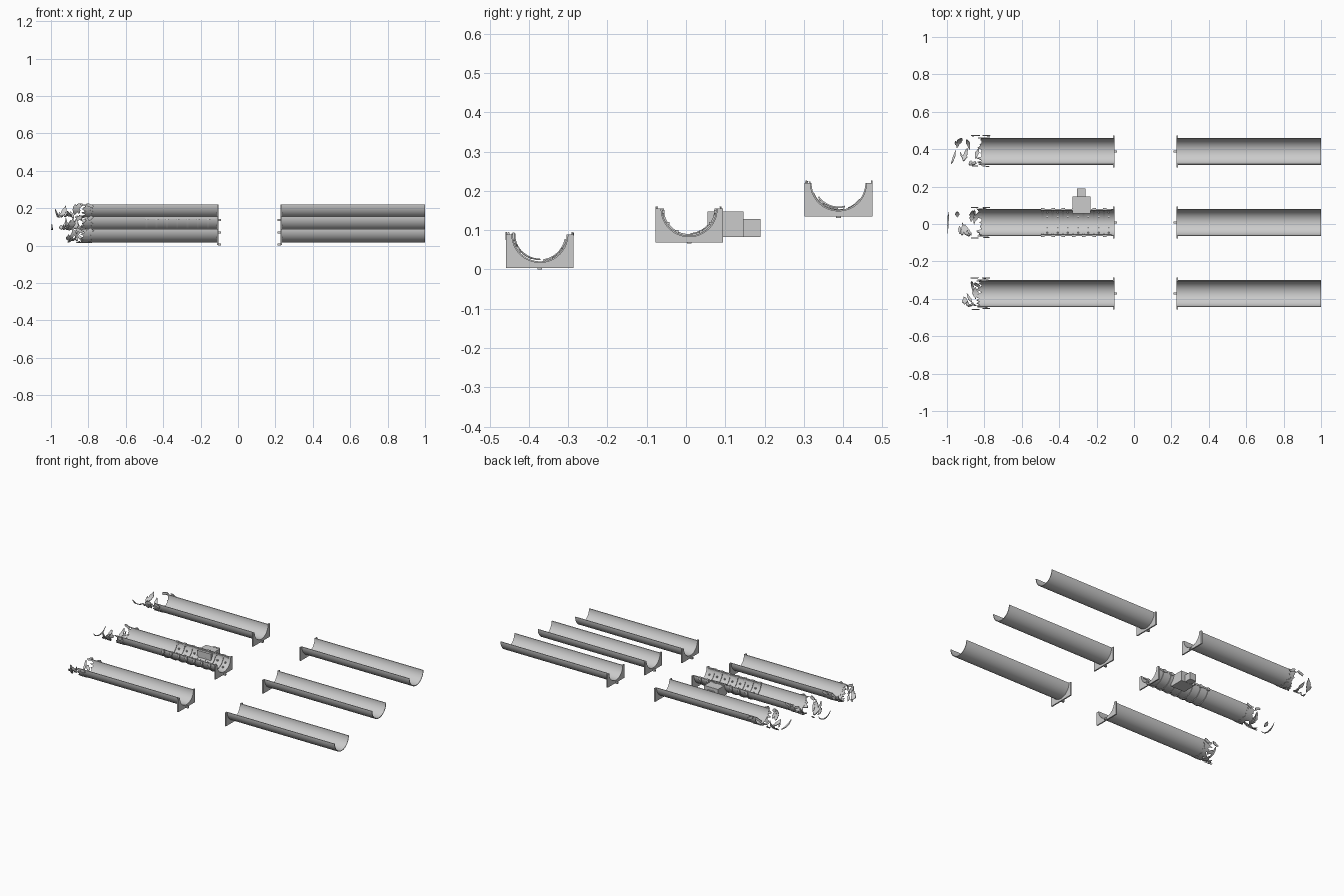
import bpy, bmesh, math, random
from mathutils import Vector

if "Cube" in bpy.data.objects:
    bpy.data.objects.remove(bpy.data.objects["Cube"])

random.seed(7)
ROWS = [(-0.372, 0.089), (0.008, 0.1545), (0.388, 0.220)]   # axis y, axis z
R_OUT, R_IN = 0.0725, 0.0685


def finish(name, bm, smooth=False):
    bmesh.ops.recalc_face_normals(bm, faces=bm.faces)
    me = bpy.data.meshes.new(name)
    bm.to_mesh(me)
    bm.free()
    ob = bpy.data.objects.new(name, me)
    bpy.context.collection.objects.link(ob)
    if smooth:
        bpy.ops.object.select_all(action='DESELECT')
        ob.select_set(True)
        bpy.context.view_layer.objects.active = ob
        bpy.ops.object.shade_smooth_by_angle(angle=math.radians(35))
    return ob


def box(name, x0, x1, y0, y1, z0, z1):
    bm = bmesh.new()
    bmesh.ops.create_cube(bm, size=1)
    for v in bm.verts:
        v.co = Vector(((x0 + x1) / 2 + v.co.x * (x1 - x0),
                       (y0 + y1) / 2 + v.co.y * (y1 - y0),
                       (z0 + z1) / 2 + v.co.z * (z1 - z0)))
    return finish(name, bm)


def strip(name, sections, smooth=False):
    """Closed solid skinned through four-cornered sections."""
    bm = bmesh.new()
    rings = [[bm.verts.new(p) for p in s] for s in sections]
    n = len(rings[0])
    for a, b in zip(rings, rings[1:]):
        for i in range(n):
            j = (i + 1) % n
            bm.faces.new((a[i], a[j], b[j], b[i]))
    bm.faces.new(rings[0])
    bm.faces.new(rings[-1])
    return finish(name, bm, smooth)


def arc(name, row, x0, x1, r0, r1, a0=180, a1=360, n=48, smooth=True):
    """Curved wall about the row axis; x0 and x1 may vary along the arc."""
    cy, cz = row
    secs = []
    for i in range(n + 1):
        t = i / n
        a = math.radians(a0 + (a1 - a0) * t)
        c, s = math.cos(a), math.sin(a)
        xa = x0(t) if callable(x0) else x0
        xb = x1(t) if callable(x1) else x1
        secs.append([(x, cy + r * c, cz + r * s)
                     for x, r in ((xa, r0), (xb, r0), (xb, r1), (xa, r1))])
    return strip(name, secs, smooth)


def end_plate(name, row, x0, x1):
    """Square-bottomed flange with a half-round opening."""
    cy, cz = row
    secs = []
    w, n = 0.086, 48
    for i in range(n + 1):
        a = math.pi + math.pi * i / n
        c, s = math.cos(a), math.sin(a)
        k = w / max(abs(c), abs(s))
        inner = (cy + R_IN * c, cz + R_IN * s)
        outer = (cy + k * c, cz + k * s)
        secs.append([(x0, *inner), (x1, *inner), (x1, *outer), (x0, *outer)])
    return strip(name, secs)


def jagged(base, amp, n=24):
    h = [base + random.uniform(-amp, amp) for _ in range(n + 1)]
    return lambda t: h[min(n, int(round(t * n)))]


def shard(name, row, x, a0, a1, r, width, skew):
    """Broken curved splinter, tapering at both ends."""
    k = [random.uniform(0.5, 1.0) for _ in range(9)]

    def mid(t):
        return x + skew * (t - 0.5)

    def half(t):
        return width * (0.08 + math.sin(math.pi * t)) * k[int(round(t * 8))] / 2
    arc(name, row, lambda t: mid(t) - half(t), lambda t: mid(t) + half(t),
        r, r + 0.004, a0, a1, 8, False)


FAR = [-0.905, -0.945, -0.965]          # how far the debris flies in each row
for i, row in enumerate(ROWS):
    cy, cz = row
    # intact right-hand half pipe
    arc("right_trough", row, 0.23, 1.0, R_IN, R_OUT)
    end_plate("right_end_plate", row, 0.227, 0.235)
    box("right_pin", 0.212, 0.23, cy - 0.006, cy + 0.006, cz - 0.089, cz - 0.078)

    # broken left-hand half pipe
    arc("left_trough", row, -0.815, -0.108, R_IN, R_OUT)
    end_plate("left_end_plate", row, -0.113, -0.105)
    box("left_pin", -0.108, -0.092, cy - 0.006, cy + 0.006, cz - 0.089, cz - 0.078)
    arc("torn_collar", row, jagged(-0.825, 0.018), jagged(-0.785, 0.015),
        0.070, 0.075, 180, 360, 24, False)

    # splinters thrown from the torn end
    for j in range(9):
        x = -0.84 + (FAR[i] + 0.84) * j / 8
        a0 = random.uniform(175, 300)
        shard("splinter", row, x, a0, min(368, a0 + random.uniform(25, 80)),
              random.uniform(0.060, 0.074), random.uniform(0.014, 0.034),
              random.uniform(-0.03, 0.03))
    for a in (176, 346):
        for x in (-0.79, -0.85):
            shard("rim_splinter", row, x, a, a + 18, random.uniform(0.076, 0.084),
                  0.045, random.uniform(-0.03, 0.03))

# farthest splinter of the middle row
shard("far_splinter", ROWS[1], -0.994, 215, 330, 0.068, 0.009, 0.004)

# ribbed middle section
mid = ROWS[1]
my, mz = mid
for i in range(7):
    x = -0.49 + 0.055 * i
    arc("rib", mid, x - 0.005, x + 0.005, R_IN - 0.004, R_OUT + 0.004)
    for s in (-1, 1):
        y = my + s * 0.071
        box("rib_cleat", x - 0.007, x + 0.012, y - 0.007, y + 0.007, mz - 0.018, mz)
        # bolt heads inside the wall
        for a in (35, 62):
            by = my + s * 0.066 * math.cos(math.radians(a))
            bz = mz - 0.066 * math.sin(math.radians(a))
            box("bolt", x + 0.022, x + 0.03, by - 0.004, by + 0.004, bz - 0.004, bz + 0.004)
for s in (-1, 1):
    y = my + s * 0.068
    box("side_rail", -0.495, -0.12, y - 0.005, y + 0.005, mz - 0.012, mz - 0.004)

# stepped side chamber with a raised-rim hatch
box("side_chamber", -0.33, -0.232, 0.055, 0.146, 0.082, 0.147)
box("chamber_neck", -0.305, -0.26, 0.14, 0.19, 0.083, 0.124)
for x0, x1, y0, y1 in ((-0.305, -0.295, 0.146, 0.19), (-0.27, -0.26, 0.146, 0.19),
                       (-0.295, -0.27, 0.18, 0.19), (-0.295, -0.27, 0.146, 0.152)):
    box("hatch_rim", x0, x1, y0, y1, 0.12, 0.128)
